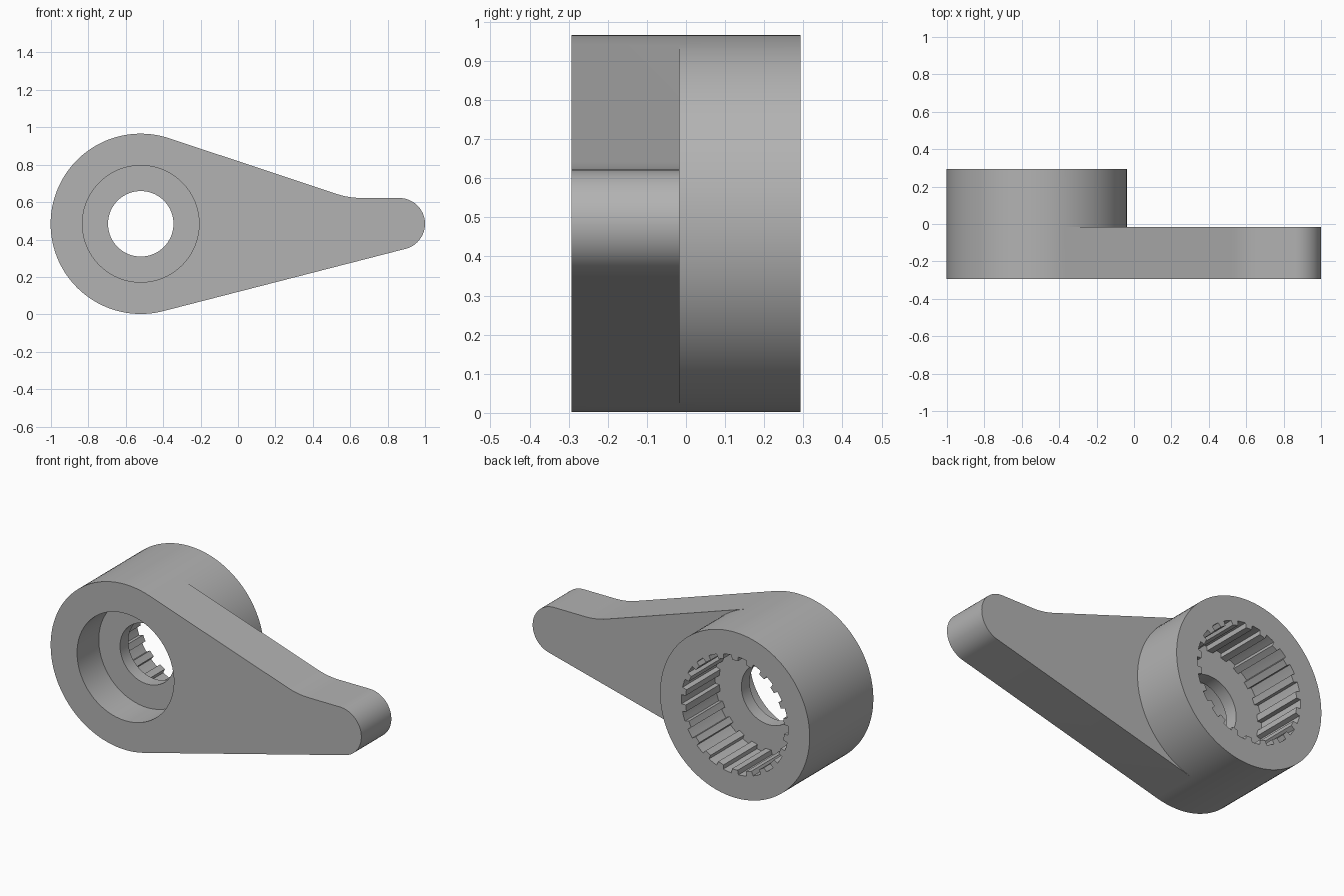
import bpy, bmesh, math

if "Cube" in bpy.data.objects:
    bpy.data.objects.remove(bpy.data.objects["Cube"])

CX, CZ, R = -0.52, 0.484, 0.482
Y_FRONT, Y_WEB, Y_ARM, Y_BACK = -0.293, -0.093, -0.017, 0.293


def arc(cx, cz, r, a0, a1, n):
    """Points on an arc, angles in degrees, both ends included."""
    return [(cx + r * math.cos(math.radians(a0 + (a1 - a0) * i / n)),
             cz + r * math.sin(math.radians(a0 + (a1 - a0) * i / n))) for i in range(n + 1)]


def circle(r, n=96):
    return arc(CX, CZ, r, 0, 360, n)[:-1]


def spline_bore(teeth, r_in, r_out):
    pts, step = [], 360 / teeth
    for i in range(teeth):
        a = i * step
        pts += arc(CX, CZ, r_out, a - step * 0.27, a + step * 0.27, 3)
        pts += arc(CX, CZ, r_in, a + step * 0.30, a + step * 0.70, 2)
    return pts


# Outline pieces: hub arcs, fillet above the grip, rounded tip
UP, LOW = 71.6, -75.5
hub_outer = arc(CX, CZ, R, 360 + LOW, UP, 72)
hub_inner = arc(CX, CZ, R, UP, LOW, 42)
lever = (arc(0.662, 1.052, 0.43, 180 + UP, 270, 6)
         + arc(0.862, 0.484, 0.138, 90, LOW, 28))
arm_outline = hub_outer + lever
boss_outline = hub_outer + hub_inner[1:-1]
recess, hole = circle(0.312), circle(0.175)
bore = spline_bore(22, 0.318, 0.344)

bm = bmesh.new()


def wall(pts, y0, y1):
    a = [bm.verts.new((x, y0, z)) for x, z in pts]
    b = [bm.verts.new((x, y1, z)) for x, z in pts]
    for i in range(len(pts)):
        j = (i + 1) % len(pts)
        bm.faces.new((a[i], a[j], b[j], b[i]))


def flat_ring(outer, inner, y):
    edges = []
    for pts in (outer, inner):
        v = [bm.verts.new((x, y, z)) for x, z in pts]
        edges += [bm.edges.new((v[i - 1], v[i])) for i in range(len(v))]
    bmesh.ops.triangle_fill(bm, use_beauty=True, use_dissolve=False, edges=edges)


# Side walls
wall(arm_outline, Y_FRONT, Y_ARM)
wall(boss_outline, Y_ARM, Y_BACK)
wall(recess, Y_FRONT, Y_WEB)
wall(hole, Y_WEB, Y_ARM)
wall(bore, Y_ARM, Y_BACK)
# Front face, recess floor, bore floor, back face
flat_ring(arm_outline, recess, Y_FRONT)
flat_ring(recess, hole, Y_WEB)
flat_ring(bore, hole, Y_ARM)
flat_ring(boss_outline, bore, Y_BACK)
# Back of the lever beside the boss
back = [hub_outer[-1]] + lever + hub_inner[::-1][:-1]
bm.faces.new([bm.verts.new((x, Y_ARM, z)) for x, z in back])

bmesh.ops.remove_doubles(bm, verts=bm.verts, dist=1e-5)
bmesh.ops.recalc_face_normals(bm, faces=bm.faces)

mesh = bpy.data.meshes.new("lever_handle")
bm.to_mesh(mesh)
bm.free()
lever_handle = bpy.data.objects.new("lever_handle", mesh)
bpy.context.collection.objects.link(lever_handle)

grey = bpy.data.materials.new("plain_grey")
grey.diffuse_color = (0.45, 0.45, 0.45, 1)
grey.use_nodes = True
grey.node_tree.nodes["Principled BSDF"].inputs["Base Color"].default_value = grey.diffuse_color
mesh.materials.append(grey)

bpy.context.view_layer.objects.active = lever_handle
lever_handle.select_set(True)
bpy.ops.object.shade_smooth_by_angle(angle=math.radians(25))
